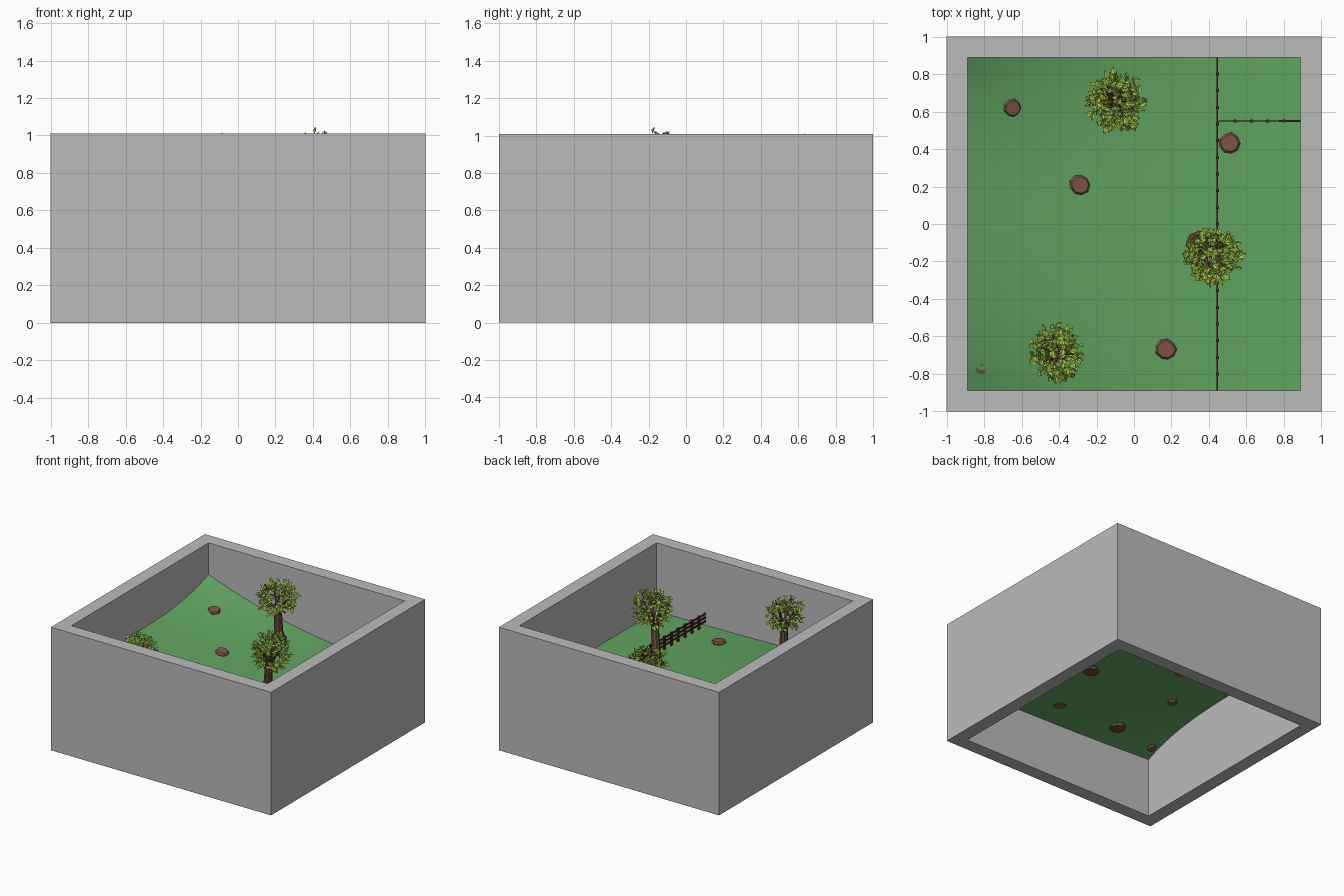
import bpy, bmesh, math, random
from mathutils import Vector, Matrix

if "Cube" in bpy.data.objects:
    bpy.data.objects.remove(bpy.data.objects["Cube"])

random.seed(7)


def mat(name, r, g, b):
    m = bpy.data.materials.new(name)
    m.diffuse_color = (r, g, b, 1)
    m.use_nodes = True
    m.node_tree.nodes["Principled BSDF"].inputs["Base Color"].default_value = m.diffuse_color
    return m


GREY = mat("wall grey", 0.5, 0.5, 0.5)
GRASS = mat("grass green", 0.12, 0.37, 0.12)
STONE = mat("stone brown", 0.21, 0.09, 0.065)
BARK = mat("bark brown", 0.15, 0.07, 0.05)
WOOD = mat("fence wood", 0.08, 0.022, 0.02)
LEAF = mat("leaf green", 0.36, 0.56, 0.06)

TOP, IN = 1.01, 0.89


def finish(bm, name, material, smooth=False):
    me = bpy.data.meshes.new(name)
    bm.to_mesh(me)
    bm.free()
    me.materials.append(material)
    for p in me.polygons:
        p.use_smooth = smooth
    ob = bpy.data.objects.new(name, me)
    bpy.context.collection.objects.link(ob)
    return ob


def ground(x, y):
    """Hill rising towards the left wall, highest in the back left corner."""
    u, t = y / IN, max(0.0, (IN - x) / (2 * IN))
    return 0.45 + (0.18 + 0.02 * u - 0.01 * u * u + 0.11 * u ** 3) * t ** 2.2


# square wall, open at top and bottom
bm = bmesh.new()
rings = []
for r, z in ((1, 0), (1, TOP), (IN, TOP), (IN, 0)):
    rings.append([bm.verts.new((sx * r, sy * r, z))
                  for sx, sy in ((-1, -1), (1, -1), (1, 1), (-1, 1))])
for k in range(4):
    a, b = rings[k], rings[(k + 1) % 4]
    for i in range(4):
        j = (i + 1) % 4
        bm.faces.new((a[i], a[j], b[j], b[i]))
finish(bm, "square_wall", GREY)

# grass sheet
bm = bmesh.new()
bmesh.ops.create_grid(bm, x_segments=28, y_segments=28, size=IN)
for v in bm.verts:
    v.co.z = ground(v.co.x, v.co.y)
finish(bm, "grass_ground", GRASS, True)


# flat stones, the last two buried under the slope
def stone(x, y, r, dz):
    bm = bmesh.new()
    n = 9
    loops = []
    radii = [r * random.uniform(0.92, 1.06) for _ in range(n)]
    for k, z in ((0.8, -0.012), (1.0, 0.0), (0.82, 0.014)):
        loops.append([bm.verts.new((k * radii[i] * math.cos(math.tau * i / n),
                                    k * radii[i] * math.sin(math.tau * i / n), z))
                      for i in range(n)])
    for a, b in zip(loops, loops[1:]):
        for i in range(n):
            j = (i + 1) % n
            bm.faces.new((a[i], a[j], b[j], b[i]))
    bm.faces.new(loops[-1])
    bm.faces.new(loops[0][::-1])
    # lay the stone along the slope
    e = 0.03
    nor = Vector((ground(x - e, y) - ground(x + e, y),
                  ground(x, y - e) - ground(x, y + e), 2 * e)).normalized()
    rot = Vector((0, 0, 1)).rotation_difference(nor).to_matrix().to_4x4()
    bm.transform(Matrix.Translation((x, y, ground(x, y) + dz)) @ rot)
    finish(bm, "flat_stone", STONE)


for x, y, r, dz in ((-0.65, 0.62, 0.05, 0.008), (-0.29, 0.21, 0.056, 0.008),
                    (0.51, 0.43, 0.058, 0.008), (0.17, -0.67, 0.058, 0.008),
                    (-0.53, -0.18, 0.04, -0.015), (-0.82, -0.77, 0.035, -0.015)):
    stone(x, y, r, dz)


# fences: posts with three rails, following the ground
def box(bm, c, size):
    bmesh.ops.create_cube(bm, size=1, matrix=Matrix.Translation(c) @ Matrix.Diagonal((*size, 1)))


def fence(name, p, q, n):
    bm = bmesh.new()
    p, q = Vector(p), Vector(q)
    d = (q - p) / n
    ax = 0 if abs(d.x) > abs(d.y) else 1
    for i in range(n + 1):
        c = p + d * i
        if 0 < i < n:
            box(bm, (c.x, c.y, ground(c.x, c.y) + 0.045), (0.016, 0.016, 0.13))
        if i < n:
            m = c + d / 2
            for h in (0.035, 0.065, 0.095):
                size = [0.007, 0.007, 0.014]
                size[ax] = d.length + 0.002
                box(bm, (m.x, m.y, ground(m.x, m.y) + h), size)
    finish(bm, name, WOOD)


fence("long_fence", (0.445, -IN), (0.445, IN), 20)
fence("short_fence", (0.45, 0.55), (IN, 0.55), 5)
# gate board at the wall end of the short fence
bm = bmesh.new()
box(bm, (0.83, 0.55, ground(0.83, 0.55) + 0.06), (0.11, 0.012, 0.1))
finish(bm, "gate_board", WOOD)


# trees
def tube(bm, pts, radii, n=8):
    loops = []
    for p, r in zip(pts, radii):
        loops.append([bm.verts.new((p[0] + r * math.cos(math.tau * i / n),
                                    p[1] + r * math.sin(math.tau * i / n), p[2]))
                      for i in range(n)])
    for a, b in zip(loops, loops[1:]):
        for i in range(n):
            j = (i + 1) % n
            bm.faces.new((a[i], a[j], b[j], b[i]))
    bm.faces.new(loops[0][::-1])
    bm.faces.new(loops[-1])


def tree(base, crown, rad, leaves):
    bx, by = base
    bz = ground(bx, by)
    c = Vector(crown)
    fork = Vector((bx * 0.6 + c.x * 0.4, by * 0.6 + c.y * 0.4, c.z - 0.13))
    h = fork.z - bz
    # trunk with a flared foot
    bm = bmesh.new()
    mid = Vector((bx, by, bz + h * 0.35))
    tube(bm, [(bx, by, bz - 0.02), (bx, by, bz + 0.012), (bx, by, bz + 0.04), mid, fork],
         [0.06, 0.06, 0.042, 0.033, 0.03])
    # branches
    for k in range(7):
        a = math.tau * k / 7 + random.uniform(-0.3, 0.3)
        tip = c + Vector((math.cos(a) * rad.x * 0.65, math.sin(a) * rad.y * 0.65,
                          random.uniform(-0.03, 0.09)))
        bend = fork.lerp(tip, 0.5) + Vector((0, 0, 0.015))
        tube(bm, [fork - Vector((0, 0, 0.02)), bend, tip], [0.016, 0.01, 0.004], 5)
    finish(bm, "tree_trunk", BARK)
    # folded leaves scattered through the crown
    bm = bmesh.new()
    for _ in range(leaves):
        d = Vector((random.gauss(0, 1), random.gauss(0, 1), random.gauss(0, 1))).normalized()
        d *= random.uniform(0.35, 1.0) ** 0.6
        pos = c + Vector((d.x * rad.x, d.y * rad.y, d.z * rad.z))
        out = (d + Vector([random.uniform(-0.8, 0.8) for _ in range(3)])).normalized()
        side = out.cross(Vector((random.uniform(-0.4, 0.4), random.uniform(-0.4, 0.4), 1))).normalized()
        nor = side.cross(out)
        s = random.uniform(0.018, 0.03)
        a, b, l, r = [bm.verts.new(pos + v) for v in (
            out * -s, out * s, side * s * 0.6 + nor * s * 0.25, side * s * -0.6 + nor * s * 0.25)]
        bm.faces.new((a, b, l))
        bm.faces.new((b, a, r))
    finish(bm, "tree_leaves", LEAF)


tree((0.34, -0.1), (0.42, -0.17, 0.87), Vector((0.16, 0.155, 0.16)), 300)
tree((-0.41, -0.68), (-0.415, -0.69, 0.85), Vector((0.14, 0.16, 0.14)), 240)
tree((-0.1, 0.67), (-0.1, 0.65, 0.86), Vector((0.16, 0.17, 0.14)), 270)
